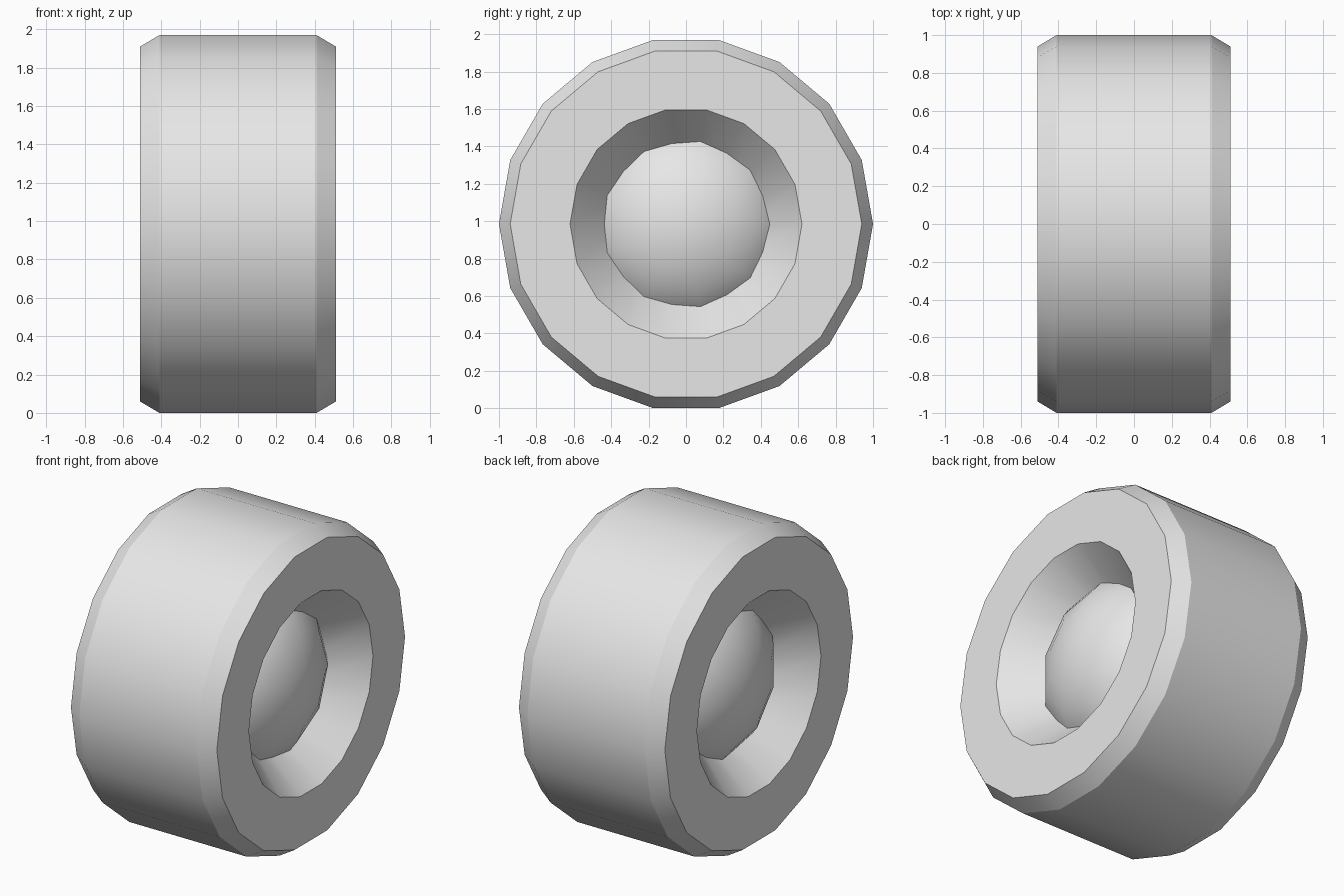
import bpy
import bmesh
from math import cos, sin, pi, radians

SIDES = 18
CENTRE_Z = cos(pi / SIDES)  # the wheel rests on a flat facet

cube = bpy.data.objects.get("Cube")
if cube:
    bpy.data.objects.remove(cube, do_unlink=True)

grey = bpy.data.materials.new("plain grey")
grey.use_nodes = True
grey.diffuse_color = (0.8, 0.8, 0.8, 1)
grey.node_tree.nodes["Principled BSDF"].inputs["Base Color"].default_value = grey.diffuse_color


def finish(name, bm, angle):
    bmesh.ops.recalc_face_normals(bm, faces=bm.faces)
    mesh = bpy.data.meshes.new(name)
    bm.to_mesh(mesh)
    bm.free()
    mesh.materials.append(grey)
    obj = bpy.data.objects.new(name, mesh)
    bpy.context.collection.objects.link(obj)
    obj.location.z = CENTRE_Z
    bpy.ops.object.select_all(action="DESELECT")
    obj.select_set(True)
    bpy.context.view_layer.objects.active = obj
    bpy.ops.object.shade_smooth_by_angle(angle=radians(angle))
    return obj


# Wheel: closed half profile (x, radius), mirrored and turned about the x axis
half = [(0.23, 0.38), (0.51, 0.62), (0.51, 0.94), (0.41, 1.0)]
profile = half + [(-x, r) for x, r in reversed(half)]
bm = bmesh.new()
rings = []
for i in range(SIDES):
    a = 2 * pi * i / SIDES
    rings.append([bm.verts.new((x, r * cos(a), r * sin(a))) for x, r in profile])
for i in range(SIDES):
    here, there = rings[i], rings[(i + 1) % SIDES]
    for j in range(len(profile)):
        k = (j + 1) % len(profile)
        bm.faces.new((here[j], here[k], there[k], there[j]))
finish("wheel_body", bm, 25)

# Hub: flattened nine-sided ball showing as a dome in both recesses
bm = bmesh.new()
bmesh.ops.create_uvsphere(bm, u_segments=9, v_segments=14, radius=1)
for v in bm.verts:
    x, y, z = v.co
    v.co = (0.47 * z, 0.6 * y, -0.6 * x)  # pole along x, one corner straight down
finish("hub_dome", bm, 80)
